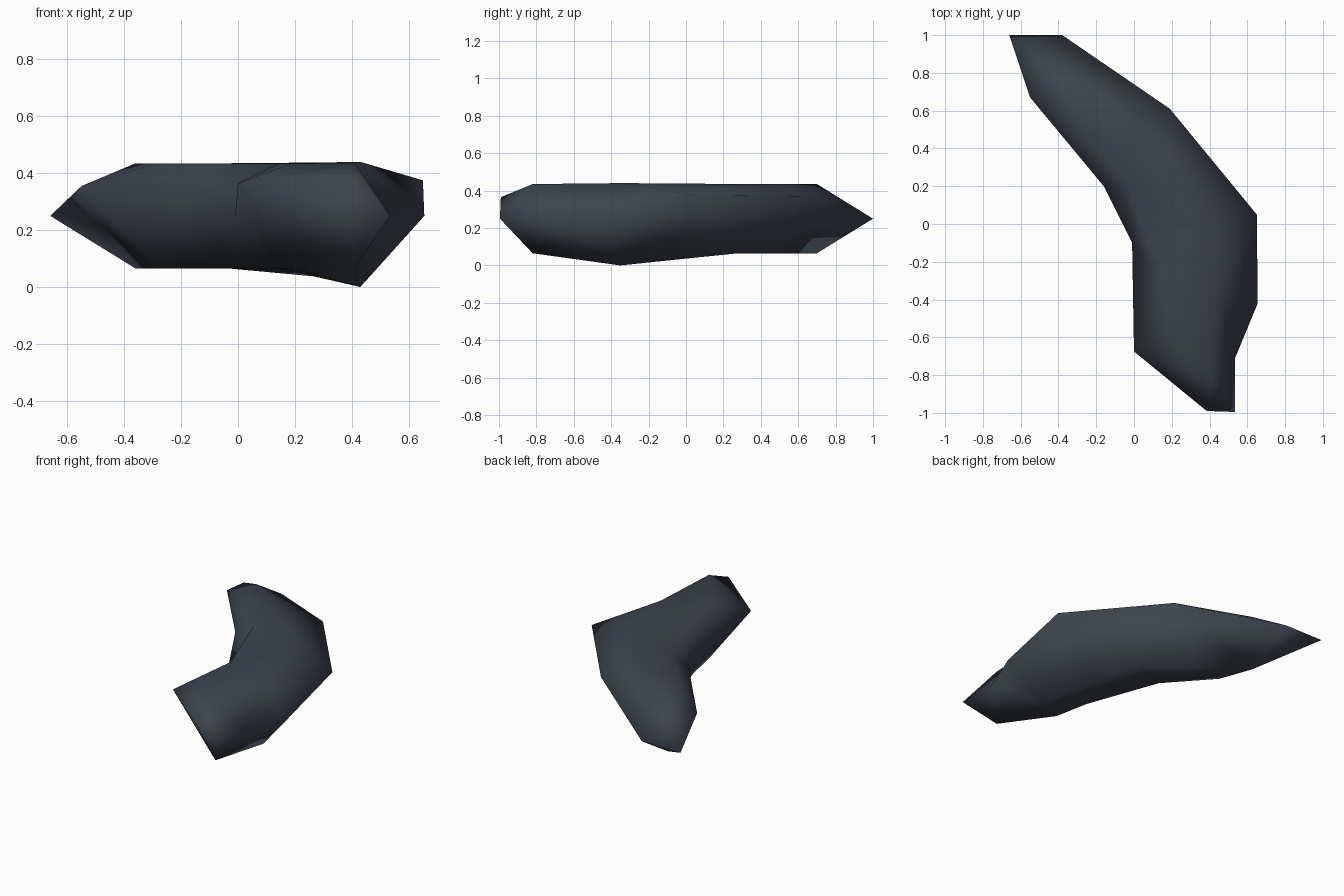
import bpy, bmesh

if "Cube" in bpy.data.objects:
    bpy.data.objects.remove(bpy.data.objects["Cube"])

# Cross-sections along the bent stone:
# inner rim, outer rim (x, y, z), inner plate, outer plate (x, y, half-depth data: low z, high z)
LOW, HIGH = .065, .435
sections = [
    ((-.66, 1.0, .25), (-.38, 1.0, .25), None, None),
    ((-.55, .67, .355), (-.38, 1.0, .25), (-.36, .70, LOW, HIGH), (-.36, .70, LOW, HIGH)),
    ((-.55, .67, .355), (.19, .61, .37), (-.28, .48, LOW, HIGH), (-.08, .49, LOW, HIGH)),
    ((-.16, .20, .365), (.19, .61, .37), (-.03, .20, LOW, HIGH), (.20, .28, LOW, HIGH)),
    ((-.01, -.10, .25), (.65, .05, .375), (.146, -.283, LOW, HIGH), (.315, -.035, .033, .438)),
    ((0, -.675, .365), (.655, -.42, .25), (.19, -.51, LOW, HIGH), (.43, -.35, 0, .44)),
    ((0, -.675, .365), (.535, -.71, .25), (.41, -.82, LOW, HIGH), (.41, -.82, LOW, HIGH)),
    ((.385, -.99, .365), (.535, -.995, .25), None, None),
]

bm = bmesh.new()
shared = {}


def vert(p):
    """One shared vertex per position."""
    if p not in shared:
        shared[p] = bm.verts.new(p)
    return shared[p]


def ring(inner, outer, pin, pout):
    top_in, low_in = (inner, inner) if pin is None else ((*pin[:2], pin[3]), pin[:3])
    top_out, low_out = (outer, outer) if pout is None else ((*pout[:2], pout[3]), pout[:3])
    return [vert(p) for p in (inner, top_in, top_out, outer, low_out, low_in)]


# Skin between neighbouring sections, skipping collapsed corners
rings = [ring(*s) for s in sections]
for a, b in zip(rings, rings[1:]):
    for i in range(6):
        j = (i + 1) % 6
        corners = list(dict.fromkeys((a[i], a[j], b[j], b[i])))
        if len(corners) > 2:
            bm.faces.new(corners)
bmesh.ops.triangulate(bm, faces=bm.faces[:])
bmesh.ops.recalc_face_normals(bm, faces=bm.faces[:])
for f in bm.faces:
    f.smooth = True

mesh = bpy.data.meshes.new("bent_stone")
bm.to_mesh(mesh)
bm.free()
stone = bpy.data.objects.new("bent_stone", mesh)
bpy.context.collection.objects.link(stone)

# Dark slate colour
slate = bpy.data.materials.new("dark slate")
slate.diffuse_color = (.048, .057, .075, 1)
slate.use_nodes = True
slate.node_tree.nodes["Principled BSDF"].inputs["Base Color"].default_value = slate.diffuse_color
mesh.materials.append(slate)
